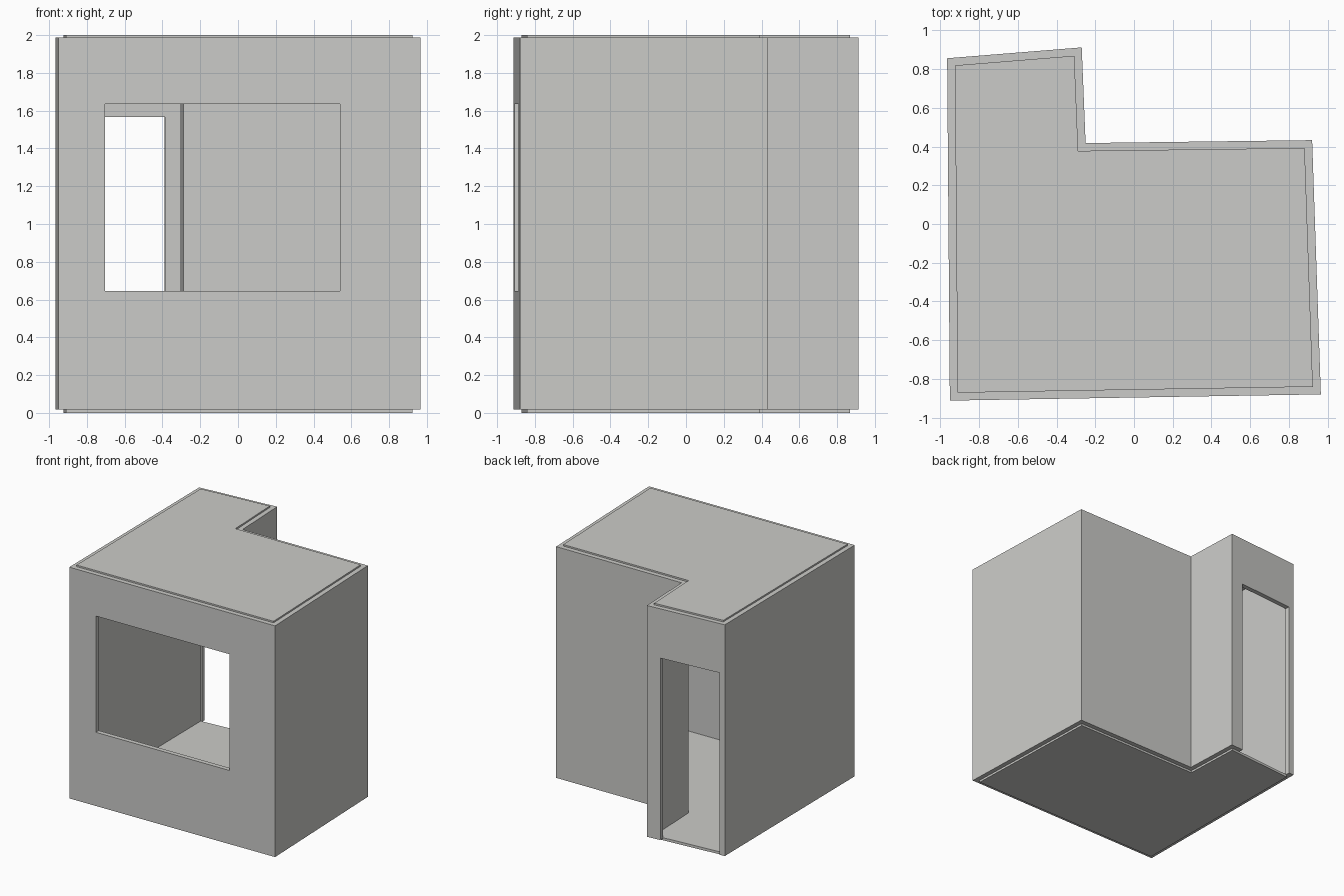
import bpy, bmesh
from mathutils import Vector
from mathutils.geometry import intersect_line_line_2d, intersect_line_line

if "Cube" in bpy.data.objects:
    bpy.data.objects.remove(bpy.data.objects["Cube"])

WALL = 0.04
BOTTOM, TOP = 0.018, 1.987

# Room plan, counter-clockwise from the front right-hand corner
OUTER = [Vector(p) for p in [(-0.951, -0.912), (0.965, -0.88), (0.92, 0.433),
                             (-0.25, 0.418), (-0.27, 0.912), (-0.965, 0.856)]]


def inward(a, b):
    d = (b - a).normalized()
    return Vector((-d.y, d.x))


def inset(points, dist):
    """Move every wall line inward by the same distance."""
    result = []
    for i, p in enumerate(points):
        n1 = inward(points[i - 1], p)
        n2 = inward(p, points[(i + 1) % len(points)])
        result.append(p + (n1 + n2) * dist / (1 + n1.dot(n2)))
    return result


def make_object(name, bm, mat):
    bmesh.ops.recalc_face_normals(bm, faces=bm.faces)
    mesh = bpy.data.meshes.new(name)
    bm.to_mesh(mesh)
    bm.free()
    mesh.materials.append(mat)
    obj = bpy.data.objects.new(name, mesh)
    bpy.context.collection.objects.link(obj)
    return obj


def prism(name, loops, z0, z1, mat):
    """Extrude a set of flat polygons that share corners."""
    bm = bmesh.new()
    for loop in loops:
        bm.faces.new([bm.verts.new((p.x, p.y, z0)) for p in loop])
    bmesh.ops.remove_doubles(bm, verts=bm.verts, dist=1e-5)
    ext = bmesh.ops.extrude_face_region(bm, geom=bm.faces[:], use_keep_orig=True)
    moved = [g for g in ext["geom"] if isinstance(g, bmesh.types.BMVert)]
    bmesh.ops.translate(bm, verts=moved, vec=(0, 0, z1 - z0))
    return make_object(name, bm, mat)


def cut_opening(walls, name, a, b, x0, x1, z0, z1, mat):
    """Cut a rectangular opening square through the wall from a to b."""
    n = inward(a, b) * WALL * 1.5
    ends = [a.lerp(b, (x - a.x) / (b.x - a.x)) for x in (x0, x1)]
    loop = [ends[0] - n, ends[1] - n, ends[1] + n, ends[0] + n]
    cutter = prism(name, [loop], z0, z1, mat)
    mod = walls.modifiers.new(name, "BOOLEAN")
    mod.operation, mod.solver, mod.object = "DIFFERENCE", "EXACT", cutter
    cutter.hide_render = True
    cutter.hide_viewport = True
    cutter.display_type = "WIRE"


plaster = bpy.data.materials.new("grey plaster")
plaster.use_nodes = True
colour = (0.6, 0.6, 0.58, 1)
plaster.diffuse_color = colour
plaster.node_tree.nodes["Principled BSDF"].inputs["Base Color"].default_value = colour

# Walls: one mitred strip per side
inner = inset(OUTER, WALL)
count = len(OUTER)
strips = [[OUTER[i], OUTER[(i + 1) % count], inner[(i + 1) % count], inner[i]]
          for i in range(count)]
walls = prism("walls", strips, BOTTOM, TOP, plaster)

# Front window and back doorway
cut_opening(walls, "window_cutter", OUTER[0], OUTER[1], -0.703, 0.54, 0.645, 1.635, plaster)
cut_opening(walls, "door_cutter", OUTER[4], OUTER[5], -0.39, -0.916, -0.1, 1.567, plaster)

# Apply the cuts, then drop the cutters
bpy.context.view_layer.update()
cut_mesh = bpy.data.meshes.new_from_object(
    walls.evaluated_get(bpy.context.evaluated_depsgraph_get()))
walls.modifiers.clear()
walls.data = cut_mesh
for name in ("window_cutter", "door_cutter"):
    bpy.data.objects.remove(bpy.data.objects[name])

# Floor and ceiling slabs fill the inner outline and stand proud of the walls
prism("floor", [inner], 0, BOTTOM + 0.004, plaster)
prism("ceiling", [inner], TOP - 0.004, 2, plaster)
